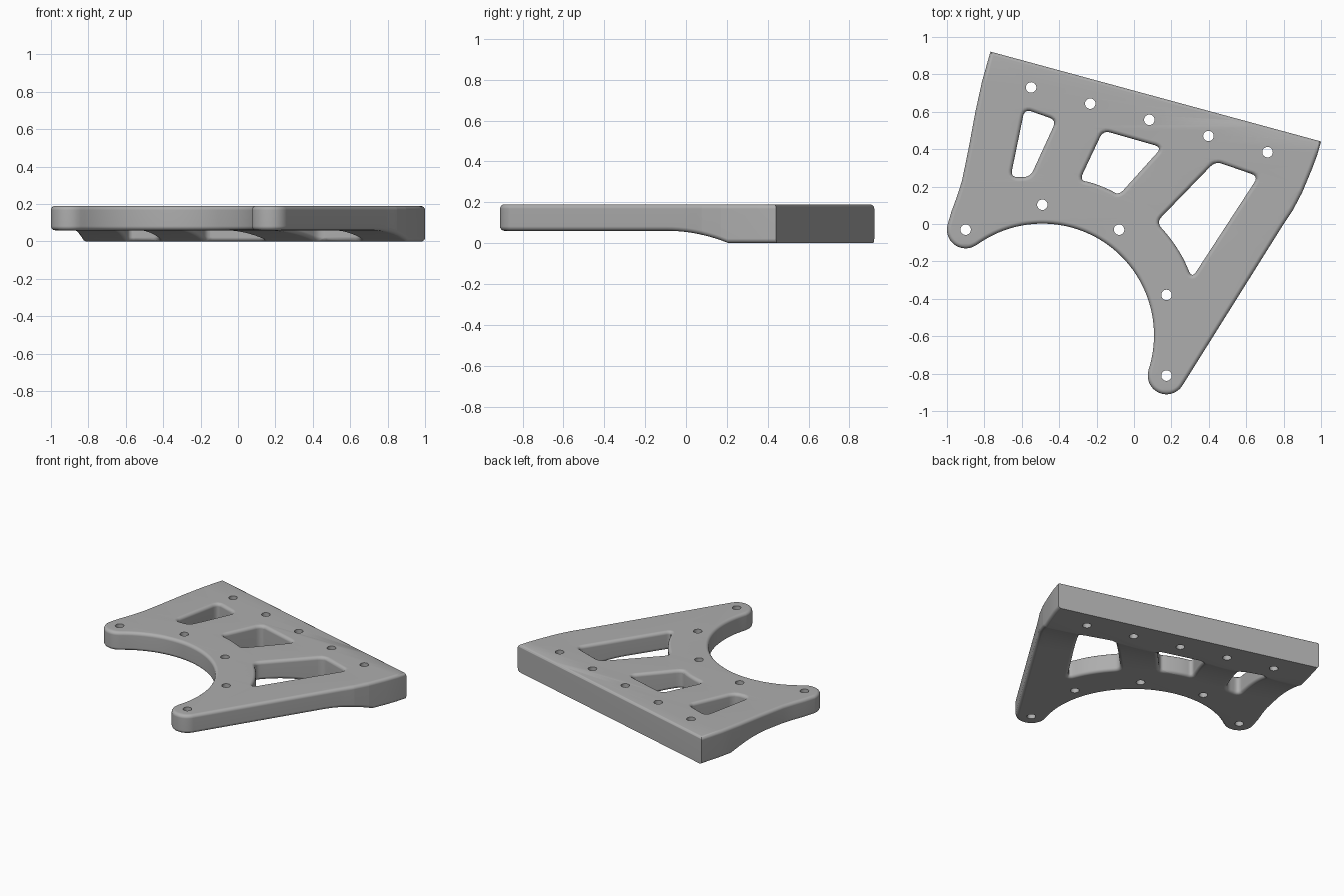
import bpy, bmesh
from math import radians, cos, sin, sqrt
from mathutils import Vector

cube = bpy.data.objects.get("Cube")
if cube:
    bpy.data.objects.remove(cube)

TOP, UNDER, FILLET = 0.19, 0.06, 0.022
ARC = Vector((-0.49, -0.595))              # centre of the big cut-out
TILT = radians(74.8)
BACK = Vector((cos(TILT), sin(TILT), 0))   # outward direction of the back face
BACK_DIST, PAD, RAMP = 0.688, 0.435, 0.10  # distances measured along BACK


def arc(centre, radius, start, end, steps):
    angles = [radians(start + (end - start) * i / steps) for i in range(steps + 1)]
    return [centre + radius * Vector((cos(a), sin(a))) for a in angles]


def rounded(points, radius, steps=6):
    """Round each corner of a closed polygon."""
    out = []
    for i, p in enumerate(points):
        a, b = points[i - 1], points[(i + 1) % len(points)]
        p0 = p + (a - p).normalized() * min(radius, (a - p).length * 0.45)
        p1 = p + (b - p).normalized() * min(radius, (b - p).length * 0.45)
        for k in range(steps + 1):
            t = k / steps
            out.append(p0 * (1 - t) ** 2 + p * (2 * t * (1 - t)) + p1 * t * t)
    return out


def vecs(*pairs):
    return [Vector(p) for p in pairs]


# Outer outline: big cut-out, two round lugs, curved sides
lug_left, lug_front = arc(ARC, 0.698, 126, -18, 1)
outline = arc(ARC, 0.597, 126, -18, 56)
outline += arc(lug_front, 0.1, 162, 328, 24)[1:]
outline += vecs((0.8, 0), (0.85, 0.075), (0.9, 0.17), (0.95, 0.29), (0.98, 0.37),
                (1.0, 0.44), (1.02, 0.54), (-0.74, 1.02), (-0.768, 0.92),
                (-0.813, 0.76), (-0.848, 0.6), (-0.885, 0.4), (-0.92, 0.23),
                (-0.947, 0.145), (-0.975, 0.07))
outline += arc(lug_left, 0.1, 165, 306, 22)[:-1]

# Windows, each ending in an arc around the big cut-out
windows = [
    vecs((-0.585, 0.615), (-0.415, 0.555), (-0.555, 0.25), (-0.66, 0.25)),
    vecs((-0.165, 0.5), (0.15, 0.41), (-0.08, 0.155)) + arc(ARC, 0.857, 61, 76, 4)[1:-1]
    + vecs((-0.29, 0.235)),
    vecs((0.435, 0.335), (0.665, 0.255), (0.31, -0.29)) + arc(ARC, 0.858, 24, 42, 5)[1:-1]
    + vecs((0.12, 0.01)),
]

curve = bpy.data.curves.new("plate_profile", 'CURVE')
curve.dimensions, curve.fill_mode = '2D', 'BOTH'
curve.extrude = (TOP - UNDER) / 2 - FILLET
curve.bevel_depth, curve.offset, curve.bevel_resolution = FILLET, -FILLET, 3
for loop in [outline] + [rounded(w, 0.04) for w in windows]:
    spline = curve.splines.new('POLY')
    spline.points.add(len(loop) - 1)
    for point, p in zip(spline.points, loop):
        point.co = (p.x, p.y, 0, 1)
    spline.use_cyclic_u = True
profile = bpy.data.objects.new("plate_profile", curve)
bpy.context.collection.objects.link(profile)


def evaluated_mesh(obj):
    deps = bpy.context.evaluated_depsgraph_get()
    deps.update()
    return bpy.data.meshes.new_from_object(obj.evaluated_get(deps))


bm = bmesh.new()
bm.from_mesh(evaluated_mesh(profile))
bpy.data.objects.remove(profile)
mid = (TOP + UNDER) / 2
bmesh.ops.translate(bm, verts=bm.verts, vec=(0, 0, mid))
bmesh.ops.remove_doubles(bm, verts=bm.verts, dist=0.0002)


def slice_at(point, normal, trim=False):
    geom = bm.verts[:] + bm.edges[:] + bm.faces[:]
    bmesh.ops.bisect_plane(bm, geom=geom, dist=0.00001, plane_co=point,
                           plane_no=normal, clear_outer=trim)
    if trim:
        bmesh.ops.holes_fill(bm, edges=[e for e in bm.edges if e.is_boundary], sides=0)


# Flat back face with a softened top edge
slice_at(BACK * BACK_DIST, BACK, True)
corner = BACK * BACK_DIST + Vector((0, 0, TOP))
for degrees, depth in ((30, 0.0073), (60, 0.0073)):
    a = radians(degrees)
    normal = BACK * cos(a) + Vector((0, 0, sin(a)))
    slice_at(corner - normal * depth, normal, True)

# Thick mounting pad at the back, reached by a concave ramp
steps = 10
for i in range(steps + 1):
    slice_at(BACK * (RAMP + (PAD - RAMP) * i / steps), BACK)
run = PAD - RAMP
bend = (run ** 2 + UNDER ** 2) / (2 * UNDER)
for v in bm.verts:
    if v.co.z < mid:
        d = min(max(v.co.dot(BACK) - RAMP, 0), run)
        v.co.z -= bend - sqrt(bend ** 2 - d ** 2)
bmesh.ops.recalc_face_normals(bm, faces=bm.faces)
mesh = bpy.data.meshes.new("bracket_plate")
bm.to_mesh(mesh)
bm.free()
plate = bpy.data.objects.new("bracket_plate", mesh)
bpy.context.collection.objects.link(plate)

# Bolt holes: five along the back, five around the cut-out
centres = [Vector((-0.55, 0.73)) + Vector((0.316, -0.0865)) * i for i in range(5)]
centres += arc(ARC, 0.698, 126, -18, 4)
bm = bmesh.new()
for c in centres:
    made = bmesh.ops.create_cone(bm, cap_ends=True, segments=32, radius1=0.028,
                                 radius2=0.028, depth=1)
    bmesh.ops.translate(bm, verts=made["verts"], vec=(c.x, c.y, 0))
cutter_mesh = bpy.data.meshes.new("bolt_hole_cutter")
bm.to_mesh(cutter_mesh)
bm.free()
cutter = bpy.data.objects.new("bolt_hole_cutter", cutter_mesh)
cutter.hide_render = True
bpy.context.collection.objects.link(cutter)
cut = plate.modifiers.new("bolt_holes", 'BOOLEAN')
cut.operation, cut.solver, cut.object = 'DIFFERENCE', 'EXACT', cutter
drilled = evaluated_mesh(plate)
plate.modifiers.clear()
plate.data = drilled
bpy.data.objects.remove(cutter)

# Single grey finish, smooth with sharp edges kept
grey = bpy.data.materials.new("plain_grey")
grey.use_nodes = True
colour = (0.42, 0.42, 0.42, 1)
grey.diffuse_color = colour
grey.node_tree.nodes["Principled BSDF"].inputs["Base Color"].default_value = colour
plate.data.materials.clear()
plate.data.materials.append(grey)
bpy.ops.object.select_all(action='DESELECT')
plate.select_set(True)
bpy.context.view_layer.objects.active = plate
bpy.ops.object.shade_smooth_by_angle(angle=radians(32))
weighted = plate.modifiers.new("even_shading", 'WEIGHTED_NORMAL')
weighted.keep_sharp = True
